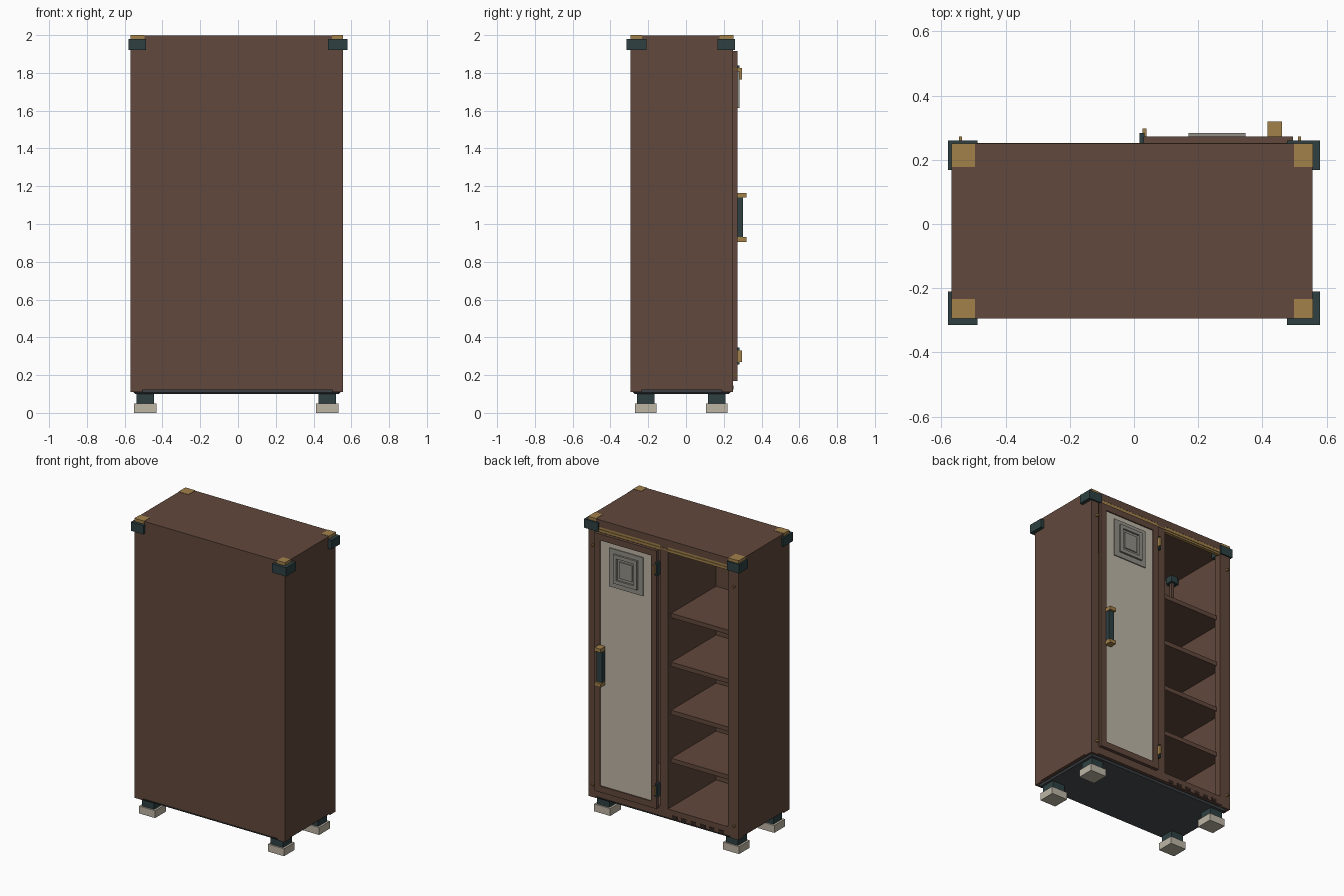
import bpy

if "Cube" in bpy.data.objects:
    bpy.data.objects.remove(bpy.data.objects["Cube"])


def material(name, r, g, b):
    def lin(c):
        c /= 255
        return c / 12.92 if c <= 0.04045 else ((c + 0.055) / 1.055) ** 2.4
    m = bpy.data.materials.new(name)
    m.diffuse_color = (lin(r), lin(g), lin(b), 1)
    m.use_nodes = True
    m.node_tree.nodes["Principled BSDF"].inputs["Base Color"].default_value = m.diffuse_color
    return m


BROWN = material("brown wood", 97, 72, 60)
DARK = material("dark brown", 52, 38, 33)
BRONZE = material("bronze", 162, 129, 75)
TEAL = material("dark teal", 46, 64, 66)
BEIGE = material("beige", 190, 182, 166)
GREY = material("warm grey", 145, 143, 134)
SLATE = material("slate", 72, 77, 80)


def box(name, x, y, z, mat, bevel=0):
    """Box from (min, max) ranges on each axis."""
    verts = [(a, b, c) for a in x for b in y for c in z]
    faces = [(0, 1, 3, 2), (4, 6, 7, 5), (0, 4, 5, 1),
             (2, 3, 7, 6), (0, 2, 6, 4), (1, 5, 7, 3)]
    me = bpy.data.meshes.new(name)
    me.from_pydata(verts, [], faces)
    me.materials.append(mat)
    ob = bpy.data.objects.new(name, me)
    bpy.context.collection.objects.link(ob)
    if bevel:
        mod = ob.modifiers.new("bevel", 'BEVEL')
        mod.width = bevel
        mod.segments = 1
    return ob


def frame(name, x, y, z, w, mat):
    """Rectangular frame of four bars in the xz plane."""
    box(name + "_left", (x[0], x[0] + w), y, z, mat)
    box(name + "_right", (x[1] - w, x[1]), y, z, mat)
    inner = (x[0] + w, x[1] - w)
    box(name + "_bottom", inner, y, (z[0], z[0] + w), mat)
    box(name + "_top", inner, y, (z[1] - w, z[1]), mat)


X0, X1, Y0, Y1 = -0.568, 0.556, -0.294, 0.25

# Cabinet carcass
box("top_board", (X0, X1), (Y0, Y1), (1.95, 1.998), BROWN)
box("floor_board", (X0, X1), (Y0, Y1), (0.12, 0.18), BROWN)
box("closed_wall", (X0, X1), (Y0, Y0 + 0.03), (0.18, 1.95), BROWN)
box("side_wall_left", (X0, X0 + 0.03), (Y0 + 0.03, Y1), (0.18, 1.95), BROWN)
box("side_wall_right", (X1 - 0.03, X1), (Y0 + 0.03, Y1), (0.18, 1.95), BROWN)
box("post_left", (X0 + 0.03, -0.49), (0.20, Y1), (0.18, 1.95), BROWN)
box("post_right", (0.50, X1 - 0.03), (0.20, Y1), (0.18, 1.95), BROWN)
box("divider", (-0.04, 0.02), (Y0 + 0.03, Y1), (0.18, 1.95), BROWN)

# Shelves in the open half
for z in (1.49, 1.16, 0.835, 0.51):
    box("shelf", (X0 + 0.03, -0.04), (Y0 + 0.03, 0.215), (z - 0.03, z), BROWN)

# Bronze rail above the opening
box("top_rail", (-0.49, 0.48), (0.225, 0.249), (1.915, 1.95), BRONZE)
box("top_rail_lip", (-0.49, 0.48), (0.225, 0.253), (1.927, 1.935), BRONZE)

# Vent slots under the open half
for i in range(6):
    x = -0.46 + i * 0.07
    box("vent_slot", (x, x + 0.04), (0.245, 0.252), (0.125, 0.145), DARK)

# Base plate, corner skirts, feet
box("base_plate", (-0.555, 0.543), (-0.282, 0.238), (0.10, 0.121), SLATE, 0.012)
for x in ((X0, -0.505), (0.50, X1)):
    for y in ((Y0, -0.235), (0.19, Y1)):
        box("corner_skirt", x, y, (0.11, 0.121), BROWN)
for cx in (-0.491, 0.473):
    for cy in (-0.213, 0.163):
        box("foot_leg", (cx - 0.046, cx + 0.046), (cy - 0.047, cy + 0.047),
            (0.05, 0.112), TEAL)
        box("foot_pad", (cx - 0.06, cx + 0.06), (cy - 0.057, cy + 0.057),
            (0, 0.05), BEIGE)

# Corner brackets and caps
for bx, kx in (((-0.58, -0.488), (X0 - 0.001, -0.495)),
               ((0.476, 0.58), (0.498, X1 + 0.001))):
    for by, ky in (((-0.315, -0.21), (Y0 - 0.001, -0.234)),
                   ((0.168, 0.26), (0.177, Y1 + 0.001))):
        box("corner_bracket", bx, by, (1.92, 1.98), TEAL)
        box("corner_cap", kx, ky, (1.975, 2.0), BRONZE)

# Door: frame, panel and raised grille
frame("door_frame", (0.03, 0.495), (Y1, 0.272), (0.17, 1.915), 0.042, BROWN)
box("door_panel", (0.06, 0.47), (Y1 + 0.001, 0.264), (0.20, 1.885), BEIGE)
frame("grille_surround", (0.132, 0.385), (0.26, 0.271), (1.58, 1.84), 0.04, GREY)
frame("grille_frame", (0.17, 0.347), (0.26, 0.284), (1.615, 1.81), 0.024, GREY)
box("grille_plate", (0.19, 0.33), (0.26, 0.272), (1.63, 1.79), GREY)
box("grille_centre", (0.21, 0.307), (0.27, 0.279), (1.657, 1.768), GREY)

# Door handle
box("handle_grip", (0.418, 0.457), (0.27, 0.303), (0.915, 1.155), TEAL)
for z in (0.905, 1.14):
    box("handle_end", (0.415, 0.461), (0.27, 0.319), (z, z + 0.025), BRONZE)

# Hinges
for z in (0.30, 1.795):
    box("hinge_plate", (0.017, 0.033), (0.245, 0.283), (z - 0.045, z + 0.045), TEAL)
    box("hinge_pin", (0.027, 0.039), (0.27, 0.297), (z - 0.03, z + 0.03), BRONZE)

# Post screws
for x in (-0.54, 0.515):
    for z in (0.20, 1.82):
        box("post_screw", (x - 0.005, x + 0.005), (0.245, 0.272),
            (z - 0.006, z + 0.006), BRONZE)

# Fitting above the top shelf
box("inner_lamp_head", (-0.425, -0.375), (-0.135, -0.085), (1.83, 1.875), TEAL)
box("inner_lamp_rod", (-0.41, -0.39), (-0.12, -0.10), (1.49, 1.83), BROWN)
